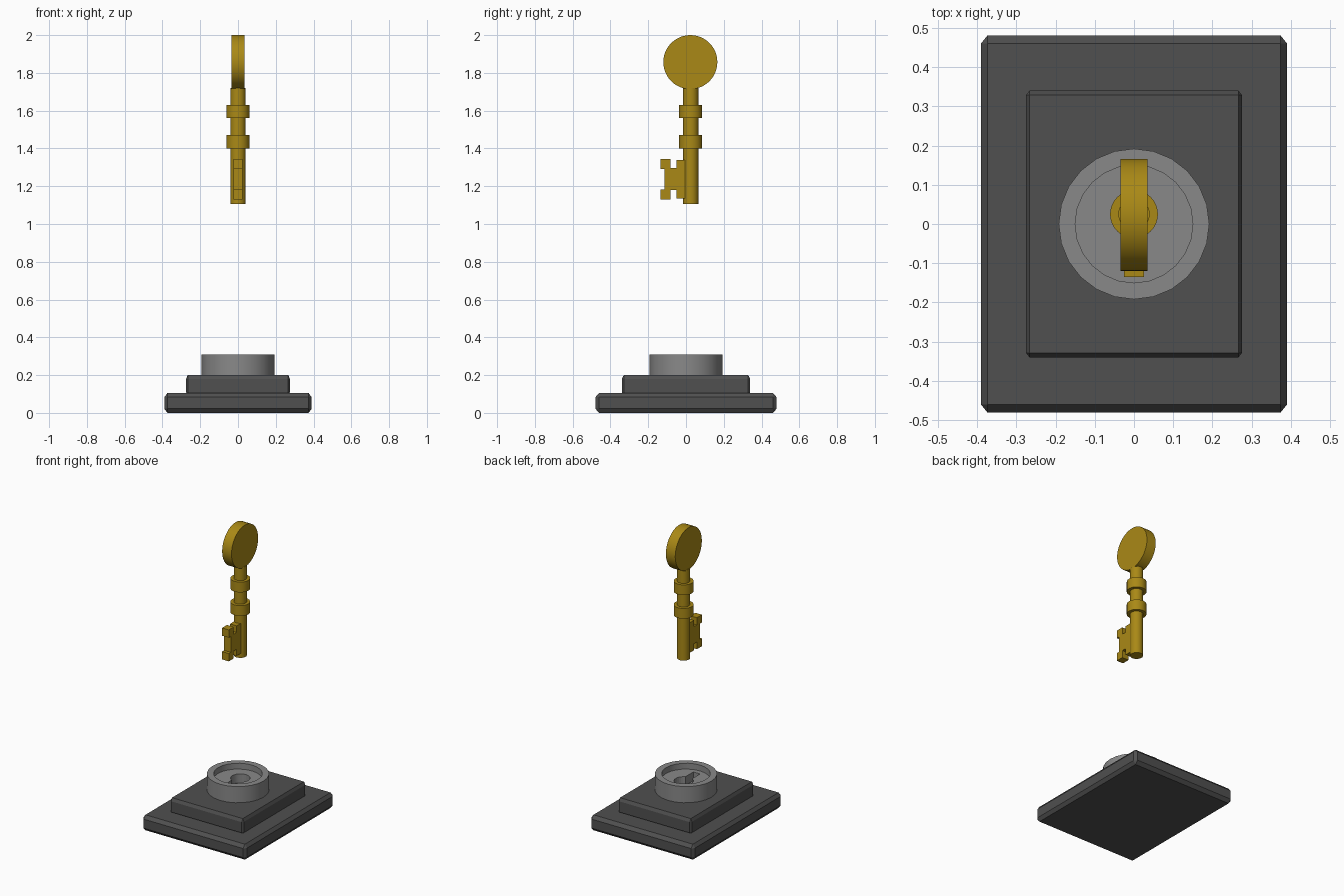
import bpy, bmesh, math
from mathutils import Matrix, Vector

if "Cube" in bpy.data.objects:
    bpy.data.objects.remove(bpy.data.objects["Cube"])

KEY_Y = 0.025


def material(name, rgb):
    m = bpy.data.materials.new(name)
    m.diffuse_color = (*rgb, 1)
    m.use_nodes = True
    m.node_tree.nodes["Principled BSDF"].inputs["Base Color"].default_value = m.diffuse_color
    return m


dark = material("dark grey stone", (0.08, 0.08, 0.08))
steel = material("light grey steel", (0.25, 0.25, 0.25))
gold = material("gold", (0.40, 0.25, 0.008))


def finish(name, bm, mat, smooth=False):
    bmesh.ops.recalc_face_normals(bm, faces=bm.faces[:])
    me = bpy.data.meshes.new(name)
    bm.to_mesh(me)
    bm.free()
    me.materials.append(mat)
    ob = bpy.data.objects.new(name, me)
    bpy.context.collection.objects.link(ob)
    if smooth:
        bpy.ops.object.select_all(action='DESELECT')
        ob.select_set(True)
        bpy.context.view_layer.objects.active = ob
        bpy.ops.object.shade_smooth_by_angle(angle=math.radians(35))
    return ob


def chamfered_block(name, size, z0, chamfer):
    """Box whose chamfer differs per axis."""
    bm = bmesh.new()
    bmesh.ops.create_cube(bm, size=1)
    bmesh.ops.scale(bm, vec=[s / c for s, c in zip(size, chamfer)], verts=bm.verts)
    bmesh.ops.bevel(bm, geom=bm.edges[:], offset=1, segments=1, affect='EDGES')
    bmesh.ops.scale(bm, vec=chamfer, verts=bm.verts)
    bmesh.ops.translate(bm, vec=(0, 0, z0 + size[2] / 2), verts=bm.verts)
    return finish(name, bm, dark)


def lathe(name, profile, mat, sides, y=0.0):
    """Spin an (r, z) profile that starts and ends on the axis."""
    bm = bmesh.new()
    vs = [bm.verts.new((r, 0, z)) for r, z in profile]
    es = [bm.edges.new(p) for p in zip(vs, vs[1:])]
    bmesh.ops.spin(bm, geom=vs + es, axis=(0, 0, 1), cent=(0, 0, 0),
                   angle=math.tau, steps=sides)
    bmesh.ops.remove_doubles(bm, verts=bm.verts[:], dist=1e-5)
    bmesh.ops.translate(bm, vec=(0, y, 0), verts=bm.verts)
    return finish(name, bm, mat, True)


def extrude_outline(name, points, vec, mat):
    bm = bmesh.new()
    face = bm.faces.new([bm.verts.new(p) for p in points])
    ext = bmesh.ops.extrude_face_region(bm, geom=[face], use_keep_orig=True)
    moved = [g for g in ext["geom"] if isinstance(g, bmesh.types.BMVert)]
    bmesh.ops.translate(bm, vec=vec, verts=moved)
    return finish(name, bm, mat)


# Stepped pedestal
chamfered_block("lower_plinth", (0.78, 0.96, 0.105), 0, (0.016, 0.02, 0.022))
chamfered_block("upper_plinth", (0.55, 0.68, 0.11), 0.09, (0.009, 0.011, 0.02))

# Lock barrel with a raised rim
barrel = lathe("lock_barrel", [(0, 0.19), (0.192, 0.19), (0.192, 0.31),
                               (0.15, 0.31), (0.15, 0.27), (0, 0.27)], steel, 24)

# Keyhole: round hole with a slot towards the front
half_slot, hole_r = 0.025, 0.06
a0 = math.asin(half_slot / hole_r)
outline = [(-half_slot, -0.115, 0.21), (half_slot, -0.115, 0.21)]
for i in range(25):
    a = -math.pi / 2 + a0 + (math.tau - 2 * a0) * i / 24
    outline.append((hole_r * math.cos(a), KEY_Y + hole_r * math.sin(a), 0.21))
cutter = extrude_outline("keyhole_cutter", outline, Vector((0, 0, 0.2)), steel)
cutter.hide_render = True
cutter.hide_viewport = True
cut = barrel.modifiers.new("keyhole", 'BOOLEAN')
cut.operation = 'DIFFERENCE'
cut.solver = 'EXACT'
cut.object = cutter

# Key shaft and its two collars
lathe("key_shaft", [(0, 1.105), (0.04, 1.105), (0.04, 1.72), (0, 1.72)], gold, 32, KEY_Y)
for i, z in enumerate((1.40, 1.56)):
    lathe(f"key_collar_{i + 1}", [(0, z), (0.061, z), (0.061, z + 0.07), (0, z + 0.07)],
          gold, 32, KEY_Y)

# Round key handle
bm = bmesh.new()
bmesh.ops.create_cone(bm, cap_ends=True, segments=48, radius1=0.143, radius2=0.143, depth=0.07,
                      matrix=Matrix.Translation((0, KEY_Y - 0.002, 1.857))
                      @ Matrix.Rotation(math.pi / 2, 4, 'Y'))
finish("key_handle", bm, gold, True)

# Toothed key bit, symmetric about its middle height
mid = 1.2375
half = [(0.01, 0.102), (-0.05, 0.102), (-0.05, 0.058), (-0.082, 0.058),
        (-0.082, 0.107), (-0.135, 0.107), (-0.135, 0.054), (-0.113, 0.054)]
profile = half + [(y, -z) for y, z in reversed(half)]
extrude_outline("key_bit", [(-0.025, y, mid + z) for y, z in profile],
                Vector((0.05, 0, 0)), gold)
